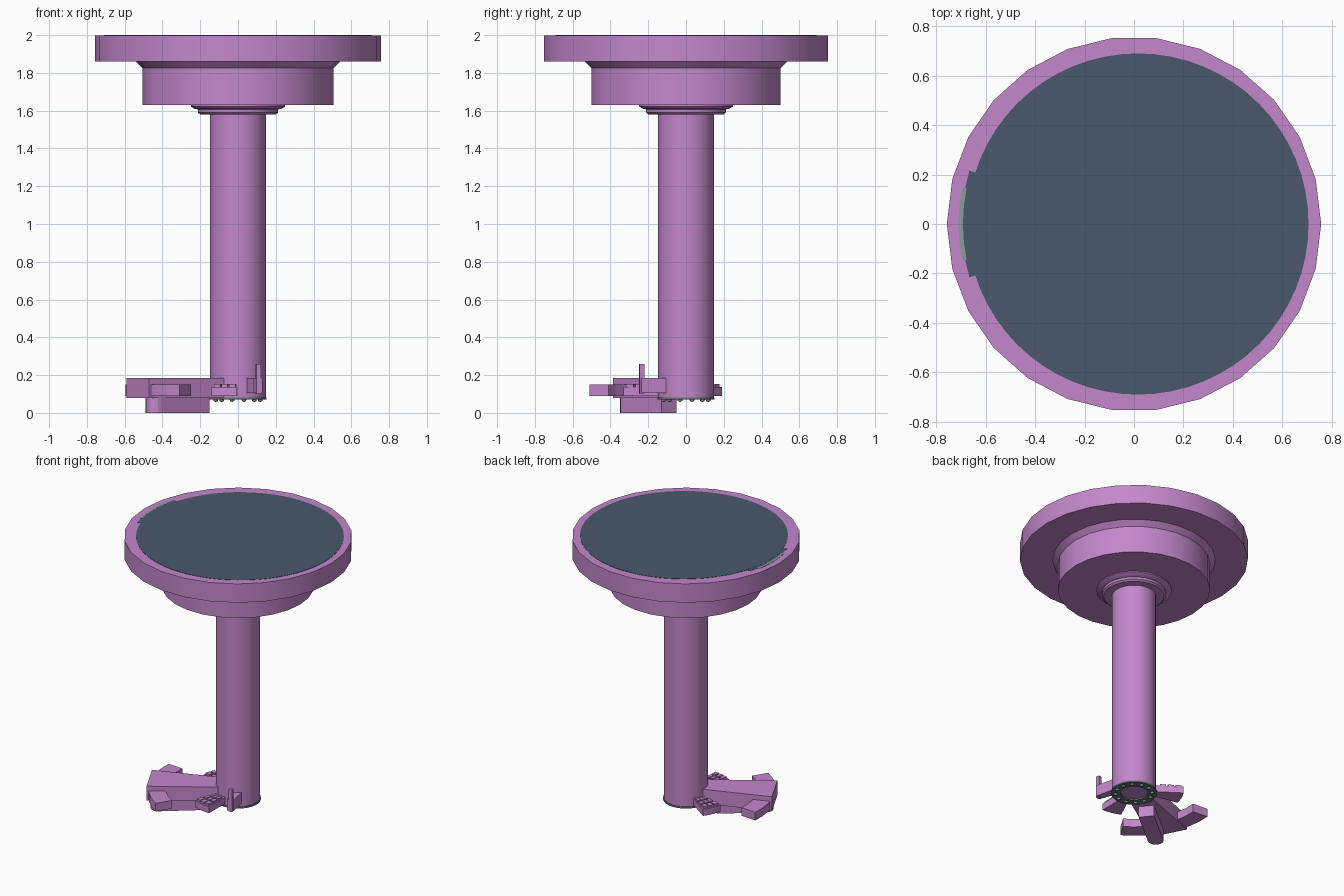
import bpy, bmesh
from math import sin, cos, radians, pi
from mathutils import Matrix, Vector

cube = bpy.data.objects.get("Cube")
if cube:
    bpy.data.objects.remove(cube)


def material(name, rgb):
    m = bpy.data.materials.new(name)
    m.use_nodes = True
    m.diffuse_color = (*rgb, 1)
    m.node_tree.nodes["Principled BSDF"].inputs["Base Color"].default_value = (*rgb, 1)
    return m


PINK = material("orchid pink", (0.55, 0.245, 0.60))
SLATE = material("slate blue", (0.068, 0.098, 0.150))
STEEL = material("green grey", (0.12, 0.18, 0.17))
PALE = material("pale grey green", (0.25, 0.33, 0.33))


def finish(name, bm, mat, smooth=False):
    bmesh.ops.recalc_face_normals(bm, faces=bm.faces)
    me = bpy.data.meshes.new(name)
    bm.to_mesh(me)
    bm.free()
    ob = bpy.data.objects.new(name, me)
    bpy.context.collection.objects.link(ob)
    me.materials.append(mat)
    if smooth:
        bpy.ops.object.select_all(action="DESELECT")
        ob.select_set(True)
        bpy.context.view_layer.objects.active = ob
        bpy.ops.object.shade_smooth_by_angle(angle=radians(30))
    return ob


def lathe(name, profile, sides, mat, closed=False):
    """Revolve (radius, z) points; open profiles get caps at both ends."""
    bm = bmesh.new()
    rings = [[bm.verts.new((r * cos(2 * pi * i / sides), r * sin(2 * pi * i / sides), z))
              for i in range(sides)] for r, z in profile]
    pairs = list(zip(rings, rings[1:]))
    if closed:
        pairs.append((rings[-1], rings[0]))
    else:
        bm.faces.new(rings[0])
        bm.faces.new(rings[-1])
    for a, b in pairs:
        for i in range(sides):
            j = (i + 1) % sides
            bm.faces.new((a[i], a[j], b[j], b[i]))
    return finish(name, bm, mat, True)


def add_prism(bm, outline, z0, z1):
    low = [bm.verts.new((x, y, z0)) for x, y in outline]
    high = [bm.verts.new((x, y, z1)) for x, y in outline]
    bm.faces.new(low)
    bm.faces.new(high)
    for i in range(len(low)):
        j = (i + 1) % len(low)
        bm.faces.new((low[i], low[j], high[j], high[i]))


def polar(r, deg):
    return r * cos(radians(deg)), r * sin(radians(deg))


def sector(r0, r1, a0, a1, steps):
    angles = [a0 + (a1 - a0) * i / steps for i in range(steps + 1)]
    return [polar(r1, a) for a in angles] + [polar(r0, a) for a in reversed(angles)]


def prism(name, outline, z0, z1, mat):
    bm = bmesh.new()
    add_prism(bm, outline, z0, z1)
    return finish(name, bm, mat)


# Column, collar, drum and wide head
lathe("column", [(0.147, 0.08), (0.147, 1.60)], 32, PINK)
lathe("collar", [(0.20, 1.58), (0.213, 1.59), (0.213, 1.607), (0.23, 1.61),
                 (0.25, 1.622), (0.25, 1.635)], 26, PINK)
lathe("head", [(0.505, 1.63), (0.505, 1.825), (0.54, 1.86), (0.757, 1.86),
               (0.757, 1.998)], 26, PINK)

# Dark top plate with a curved tab at its edge
top = lathe("top_plate", [(0.69, 1.99), (0.69, 2.0)], 64, SLATE)
top.location.x = 0.016
prism("edge_tab", sector(0.655, 0.70, 162, 198, 4), 1.99, 1.9995, SLATE)
prism("edge_strip", sector(0.692, 0.71, 168, 192, 4), 1.992, 1.9998, PALE)

# Bearing ring with beads under the column
lathe("bearing_ring", [(0.09, 0.07), (0.152, 0.07), (0.152, 0.082), (0.09, 0.082)],
      32, STEEL, closed=True)
bm = bmesh.new()
for i in range(12):
    x, y = polar(0.122, 30 * i + 15)
    bmesh.ops.create_uvsphere(bm, u_segments=10, v_segments=6, radius=0.014,
                              matrix=Matrix.Translation((x, y, 0.072)))
finish("bearing_beads", bm, PALE, True)

# Tapered upper arm reaching out from the column
AXIS = 207
along = Vector(polar(1, AXIS))
side = Vector(polar(1, AXIS + 90))
arm = [along * d + side * w for d, w in
       ((0.10, -0.075), (0.595, -0.13), (0.595, 0.13), (0.10, 0.075))]
prism("upper_arm", arm, 0.08, 0.185, PINK)

# Curved prongs and studded sectors, mirrored about the arm
for label, s in (("left", 1), ("right", -1)):
    prism(label + "_prong", sector(0.48, 0.597, AXIS + 8 * s, AXIS + 31.7 * s, 3),
          0.09, 0.15, PINK)
    bm = bmesh.new()
    add_prism(bm, sector(0.14, 0.33, AXIS + 38 * s, AXIS + 62 * s, 4), 0.09, 0.138)
    for row in range(3):
        for col in range(3):
            r, a = 0.175 + 0.052 * row, AXIS + s * (39.5 + 7.5 * col)
            add_prism(bm, sector(r, r + 0.04, a, a + 6 * s, 1), 0.137, 0.152)
    finish(label + "_studded_sector", bm, PINK)

# Lower arm with a rounded tip
LOW = 219
along = Vector(polar(1, LOW))
side = Vector(polar(1, LOW + 90))
middle = Vector((-0.33, -0.21))
w, half = 0.052, 0.19
outline = [middle - along * half + side * w, middle - along * half - side * w]
for i in range(9):
    t = radians(-90 + 22.5 * i)
    outline.append(middle + along * (half - w + w * cos(t)) + side * (w * sin(t)))
prism("lower_arm", outline, 0.0, 0.085, PINK)

# Small bracket with an upright pin
bm = bmesh.new()
add_prism(bm, [(0.04, -0.12), (0.085, -0.25), (0.13, -0.235), (0.10, -0.10)], 0.105, 0.185)
add_prism(bm, [(0.097, -0.25), (0.122, -0.245), (0.118, -0.22), (0.093, -0.225)], 0.10, 0.26)
finish("pin_bracket", bm, PINK)
